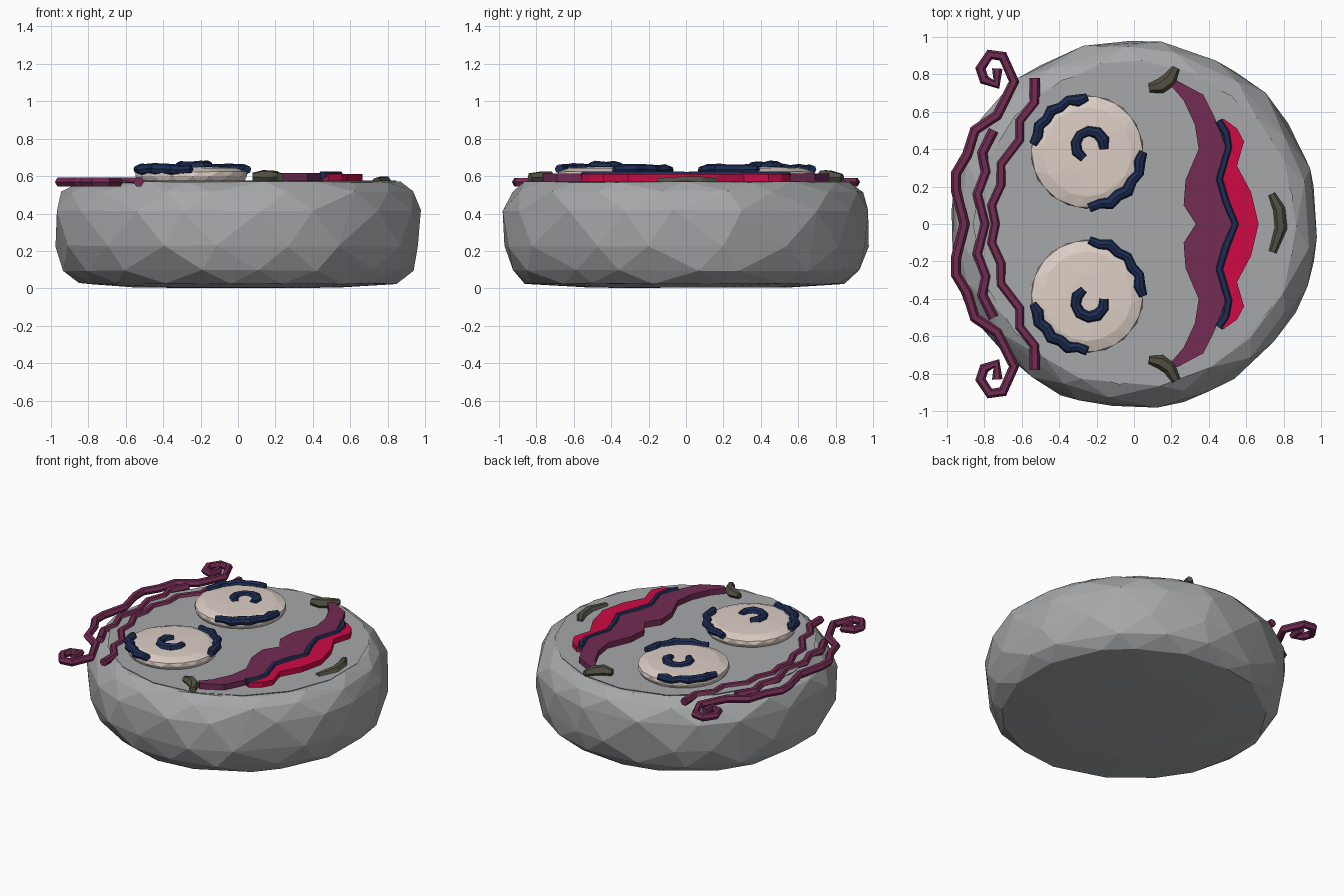
import bpy, bmesh, math, random
from mathutils import Vector

random.seed(4)
if "Cube" in bpy.data.objects:
    bpy.data.objects.remove(bpy.data.objects["Cube"])


def material(name, rgb):
    m = bpy.data.materials.new(name)
    m.use_nodes = True
    m.diffuse_color = (*rgb, 1)
    m.node_tree.nodes["Principled BSDF"].inputs["Base Color"].default_value = (*rgb, 1)
    return m


stone = material("stone grey", (0.38, 0.39, 0.40))
cream = material("pale cream", (0.72, 0.62, 0.56))
navy = material("navy paint", (0.012, 0.025, 0.085))
plum = material("plum paint", (0.17, 0.025, 0.085))
red = material("crimson paint", (0.62, 0.003, 0.06))
olive = material("olive grey", (0.085, 0.08, 0.055))


def link(name, data, mat):
    ob = bpy.data.objects.new(name, data)
    data.materials.append(mat)
    bpy.context.collection.objects.link(ob)
    return ob


def finish(name, bm, mat):
    bmesh.ops.recalc_face_normals(bm, faces=bm.faces)
    me = bpy.data.meshes.new(name)
    bm.to_mesh(me)
    bm.free()
    return link(name, me, mat)


def hull(name, rings, sides, jitter, mat, center=(0, 0)):
    """Faceted pebble: convex hull around staggered rings of (radius, height)."""
    bm = bmesh.new()
    for i, (r, z) in enumerate(rings):
        for k in range(sides):
            a = (k + 0.5 * (i % 2)) * math.tau / sides
            a += random.uniform(-jitter, jitter) * 3
            q = r * (1 - random.uniform(0, jitter))
            bm.verts.new((center[0] + q * math.cos(a), center[1] + q * math.sin(a),
                          z + random.uniform(-jitter, 0) * 0.3))
    res = bmesh.ops.convex_hull(bm, input=bm.verts)
    loose = [v for v in bm.verts if not v.link_faces]
    bmesh.ops.delete(bm, geom=loose, context='VERTS')
    return finish(name, bm, mat)


def stroke(name, pts, z, radius, mat, flat=1.0, lumps=0.0, taper=1.0, sides=1):
    """Faceted painted bead along a path, squashed in height by flat."""
    cu = bpy.data.curves.new(name, 'CURVE')
    cu.dimensions = '3D'
    cu.bevel_depth = radius
    cu.bevel_resolution = sides
    cu.use_fill_caps = True
    sp = cu.splines.new('POLY')
    sp.points.add(len(pts) - 1)
    sp.use_smooth = False
    for i, (p, (x, y)) in enumerate(zip(sp.points, pts)):
        p.co = (x, y, random.uniform(-lumps, lumps) * radius, 1)
        end = i in (0, len(pts) - 1)
        p.radius = (taper if end else 1) * (1 + random.uniform(-lumps, lumps))
    ob = link(name, cu, mat)
    ob.location.z = z
    ob.scale.z = flat
    return ob


def flip(pts):
    return [(x, -y) for x, y in pts]


def both(pts):
    """Whole symmetric path from the half that ends on y = 0."""
    return pts + flip(pts[-2::-1])


def arc(c, r, a0, a1, n, wave=0.0):
    out = []
    for i in range(n):
        a = math.radians(a0 + (a1 - a0) * i / (n - 1))
        q = r + wave * (-1) ** i
        out.append((c[0] + q * math.cos(a), c[1] + q * math.sin(a)))
    return out


def band(name, inner, outer, z0, z1, mat):
    """Raised slab between two edges with the same number of points."""
    bm = bmesh.new()
    a = [bm.verts.new((x, y, z0)) for x, y in inner]
    b = [bm.verts.new((x, y, z0)) for x, y in outer]
    faces = [bm.faces.new((a[i], a[i + 1], b[i + 1], b[i])) for i in range(len(a) - 1)]
    top = bmesh.ops.extrude_face_region(bm, geom=faces)["geom"]
    for v in top:
        if isinstance(v, bmesh.types.BMVert):
            v.co.z = z1
    bmesh.ops.delete(bm, geom=[], context='FACES')
    bmesh.ops.recalc_face_normals(bm, faces=bm.faces)
    return finish(name, bm, mat)


# Stone body with a flat top
hull("stone_body", [(0.55, 0.01), (0.87, 0.03), (0.95, 0.1), (1.0, 0.23), (1.0, 0.42),
                    (0.95, 0.52), (0.88, 0.572)], 17, 0.025, stone)
hull("stone_top", [(0.8, 0.5), (0.86, 0.575)], 17, 0.0, stone)

# Eyes, mirrored across y
for side, s in (("left", 1), ("right", -1)):
    c = (-0.25, 0.385)
    hull(side + "_eye", [(0.28, 0.56), (0.303, 0.6), (0.3, 0.625), (0.24, 0.645), (0.12, 0.65)],
         18, 0.01, cream, (c[0], s * c[1]))
    lashes = {"upper_lash": arc(c, 0.285, 90, 172, 9, 0.008),
              "lower_lash": arc(c, 0.292, -88, 0, 9, 0.008),
              "pupil": arc((-0.235, 0.42), 0.077, 245, -15, 8)}
    for part, pts in lashes.items():
        stroke(f"{side}_{part}", pts if s > 0 else flip(pts), 0.65 if part == "pupil" else 0.635,
               0.03, navy, 0.95, 0.14, 0.75, 2)

# Mouth: upper lip, parting line and lower lip
lip_in = [(0.2, 0.735), (0.265, 0.66), (0.325, 0.53), (0.345, 0.4), (0.275, 0.235), (0.265, 0.1), (0.33, 0)]
lip_out = [(0.23, 0.765), (0.37, 0.69), (0.43, 0.57), (0.49, 0.41), (0.44, 0.235), (0.48, 0.11), (0.53, 0)]
parting = [(0.45, 0.55), (0.49, 0.49), (0.505, 0.41), (0.455, 0.24), (0.49, 0.12), (0.54, 0)]
low_out = [(0.48, 0.56), (0.55, 0.51), (0.587, 0.44), (0.55, 0.31), (0.625, 0.17), (0.665, 0)]
band("upper_lip", both(lip_in), both(lip_out), 0.56, 0.615, plum)
band("lower_lip", both(parting), both(low_out), 0.56, 0.612, red)
stroke("lip_parting", both(parting), 0.605, 0.024, navy, 0.9, 0.08)

# Dimples at the mouth corners and a chin mark
dimple = [(0.08, 0.725), (0.14, 0.735), (0.19, 0.77), (0.225, 0.835)]
stroke("left_dimple", dimple, 0.595, 0.037, olive, 1, 0.1, 0.6)
stroke("right_dimple", flip(dimple), 0.595, 0.037, olive, 1, 0.1, 0.6)
stroke("chin_mark", [(0.735, 0.16), (0.775, 0.08), (0.785, -0.02), (0.74, -0.15)],
       0.575, 0.035, olive, 0.8, 0.1, 0.6)

# Wavy strands across the forehead
outer = [(-0.73, 0.83), (-0.735, 0.745), (-0.8, 0.77), (-0.82, 0.83), (-0.77, 0.905), (-0.7, 0.895),
         (-0.64, 0.76), (-0.73, 0.58), (-0.85, 0.5), (-0.89, 0.37), (-0.95, 0.27), (-0.95, 0.18), (-0.905, 0)]
middle = [(-0.75, 0.5), (-0.81, 0.38), (-0.79, 0.28), (-0.835, 0.16), (-0.795, 0)]
inner = [(-0.53, 0.78), (-0.53, 0.65), (-0.61, 0.55), (-0.61, 0.45), (-0.71, 0.32), (-0.71, 0.21),
         (-0.76, 0.1), (-0.74, 0)]
for name, pts in (("outer", outer), ("middle", middle), ("inner", inner)):
    stroke(name + "_strand", both(pts), 0.568, 0.028, plum, 0.95)
